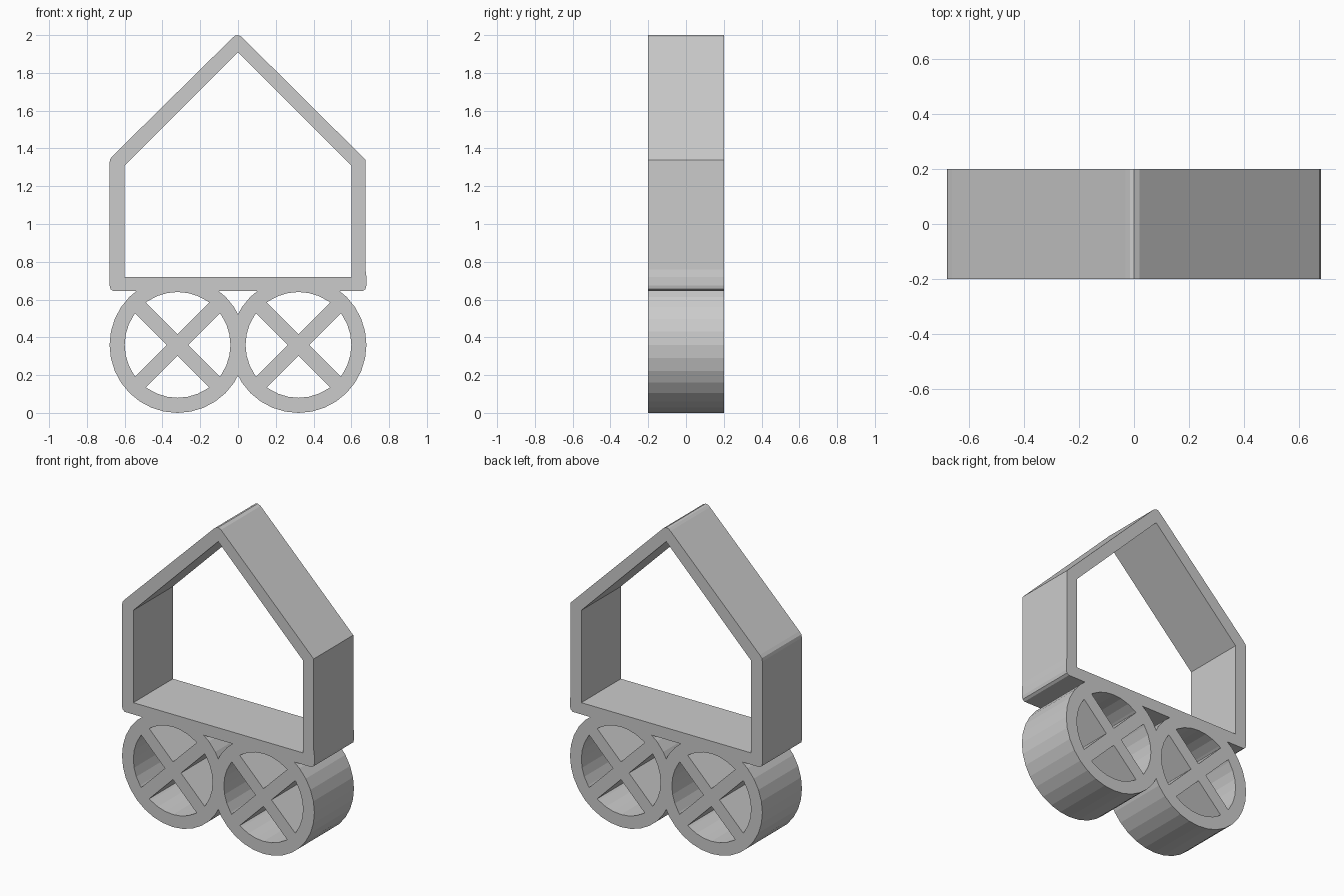
import bpy, bmesh
from math import sin, cos, radians, sqrt

if "Cube" in bpy.data.objects:
    bpy.data.objects.remove(bpy.data.objects["Cube"], do_unlink=True)

DEPTH = 0.4
WHEEL_X, WHEEL_Z = 0.32, 0.36
OUTER, INNER, SPOKE = 0.36, 0.28, 0.04   # rim radii and half spoke width
STEP = 360 / 32

grey = bpy.data.materials.new("light_grey")
grey.use_nodes = True
colour = (0.6, 0.6, 0.6, 1)
grey.diffuse_color = colour
grey.node_tree.nodes["Principled BSDF"].inputs["Base Color"].default_value = colour


def prism(name, outline, depth=DEPTH):
    """Extrude an x-z outline along y, centred on y = 0."""
    bm = bmesh.new()
    face = bm.faces.new([bm.verts.new((x, -depth / 2, z)) for x, z in outline])
    new = bmesh.ops.extrude_face_region(bm, geom=[face])["geom"]
    verts = [v for v in new if isinstance(v, bmesh.types.BMVert)]
    bmesh.ops.translate(bm, verts=verts, vec=(0, depth, 0))
    bmesh.ops.recalc_face_normals(bm, faces=bm.faces)
    mesh = bpy.data.meshes.new(name)
    bm.to_mesh(mesh)
    bm.free()
    mesh.materials.append(grey)
    obj = bpy.data.objects.new(name, mesh)
    bpy.context.collection.objects.link(obj)
    return obj


def combine(target, other, operation):
    """Apply a boolean and discard the second solid."""
    mod = target.modifiers.new("combine", "BOOLEAN")
    mod.operation, mod.object, mod.solver = operation, other, "EXACT"
    bpy.context.view_layer.objects.active = target
    bpy.ops.object.modifier_apply(modifier=mod.name)
    bpy.data.objects.remove(other, do_unlink=True)


def polar(radius, degrees):
    return radius * cos(radians(degrees)), radius * sin(radians(degrees))


# House wall outline: rounded floor corners, left eave and ridge
house = [(-0.66, 0.645), (0.66, 0.645), (0.675, 0.655), (0.68, 0.675), (0.68, 0.72),
         (0.675, 0.76), (0.675, 1.34), (0.02, 1.99), (0, 2), (-0.015, 1.997),
         (-0.03, 1.985), (-0.662, 1.362), (-0.676, 1.345), (-0.68, 1.325),
         (-0.68, 0.675), (-0.675, 0.655)]
frame = prism("house_frame_on_wheels", house)

# Wheel discs merged into the frame
for side in (-1, 1):
    rim = [(side * WHEEL_X + x, WHEEL_Z + z) for x, z in
           (polar(OUTER, i * STEP) for i in range(32))]
    combine(frame, prism("wheel", rim), "UNION")

# House opening
opening = [(-0.6, 0.72), (0.6, 0.72), (0.6, 1.31), (0, 1.91), (-0.6, 1.31)]
combine(frame, prism("opening_cutter", opening, 1), "DIFFERENCE")

# Four openings per wheel, leaving a diagonal cross of spokes
reach = sqrt(INNER ** 2 - SPOKE ** 2)
quarter = [(SPOKE, SPOKE), (reach, SPOKE)]
quarter += [polar(INNER, i * STEP) for i in range(1, 8)] + [(SPOKE, reach)]
for side in (-1, 1):
    for turn in range(4):
        c, s = polar(1, 45 + 90 * turn)
        gap = [(side * WHEEL_X + x * c - z * s, WHEEL_Z + x * s + z * c) for x, z in quarter]
        combine(frame, prism("spoke_gap_cutter", gap, 1), "DIFFERENCE")
